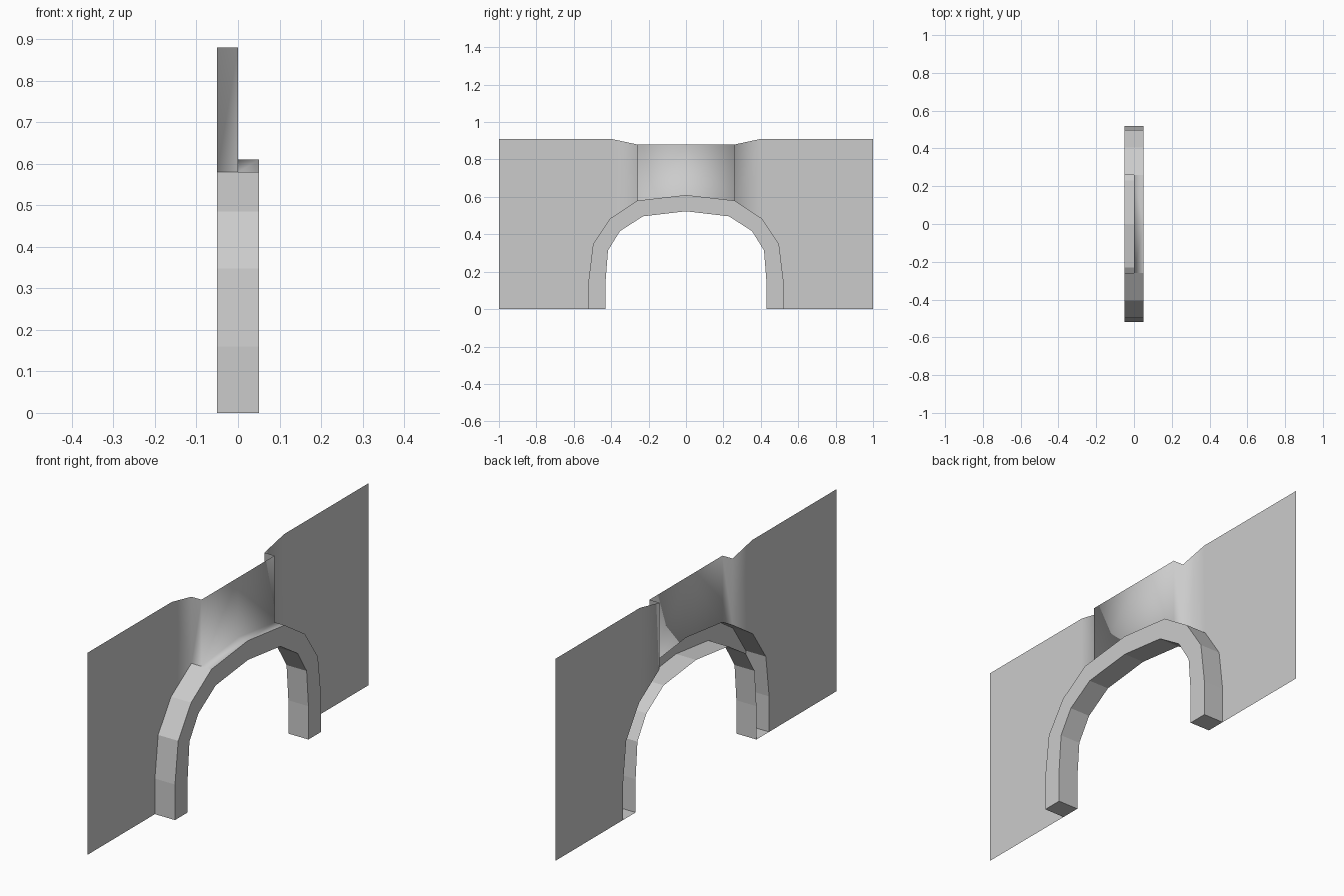
import bpy, bmesh
from mathutils import Vector

if "Cube" in bpy.data.objects:
    bpy.data.objects.remove(bpy.data.objects["Cube"])

BACK, MID, FRONT = -0.05, 0.0, 0.05

# Half profiles (y, z), from the foot up to the crown
outer = [(0.52, 0), (0.52, 0.16), (0.497, 0.348), (0.405, 0.485), (0.26, 0.58), (0, 0.61)]
inner = [(0.43, 0), (0.43, 0.15), (0.417, 0.314), (0.353, 0.417), (0.23, 0.496), (0, 0.523)]


def at(x, p):
    return (x, p[0], p[1])


def build(name, half_faces, smooth):
    """Make a mesh from (points, facing direction) pairs, mirrored across y."""
    bm = bmesh.new()
    for side in (1, -1):
        for pts, facing in half_faces:
            face = bm.faces.new([bm.verts.new((x, y * side, z)) for x, y, z in pts])
            face.normal_update()
            if face.normal.dot(Vector((facing[0], facing[1] * side, facing[2]))) < 0:
                face.normal_flip()
            face.smooth = smooth
    bmesh.ops.remove_doubles(bm, verts=bm.verts[:], dist=0.0005)
    mesh = bpy.data.meshes.new(name)
    bm.to_mesh(mesh)
    bm.free()
    obj = bpy.data.objects.new(name, mesh)
    bpy.context.collection.objects.link(obj)
    return obj


# Arch trim: hollow and open at the back, with capped feet
trim = []
for i in range(5):
    o0, o1, n0, n1 = outer[i], outer[i + 1], inner[i], inner[i + 1]
    out = (0, (o0[0] + o1[0]) / 2, (o0[1] + o1[1]) / 2)
    trim.append(([at(FRONT, p) for p in (o0, o1, n1, n0)], (1, 0, 0)))
    trim.append(([at(BACK, n0), at(FRONT, n0), at(FRONT, n1), at(BACK, n1)],
                 (0, -out[1], -out[2])))
    if i < 4:
        trim.append(([at(BACK, o0), at(FRONT, o0), at(FRONT, o1), at(BACK, o1)], out))
trim.append(([at(BACK, outer[0]), at(FRONT, outer[0]), at(FRONT, inner[0]), at(BACK, inner[0])],
             (0, 0, -1)))
build("arch_trim", trim, False)

# Thin wall: flat wings at the back, stepping forward to a panel over the crown
shoulder, crown = outer[4], outer[5]
top_in, top_mid, top_out = (0.26, 0.88), (0.40, 0.91), (1, 0.91)
wings = [
    [shoulder, outer[3], top_mid, top_in],
    [outer[3], outer[2], top_out, top_mid],
    [outer[2], outer[1], (1, 0), top_out],
    [outer[1], outer[0], (1, 0)],
]
wall = [([at(BACK, p) for p in f], (1, 0, 0)) for f in wings]
wall.append(([at(BACK, shoulder), at(MID, shoulder), at(MID, top_in), at(BACK, top_in)], (0, 1, 0)))
wall.append(([at(MID, p) for p in (shoulder, crown, (0, 0.88), top_in)], (1, 0, 0)))
# Ledge on top of the arch in front of the panel
wall.append(([at(MID, shoulder), at(FRONT, shoulder), at(FRONT, crown), at(MID, crown)], (0, 0, 1)))
build("wall_panel", wall, True)
